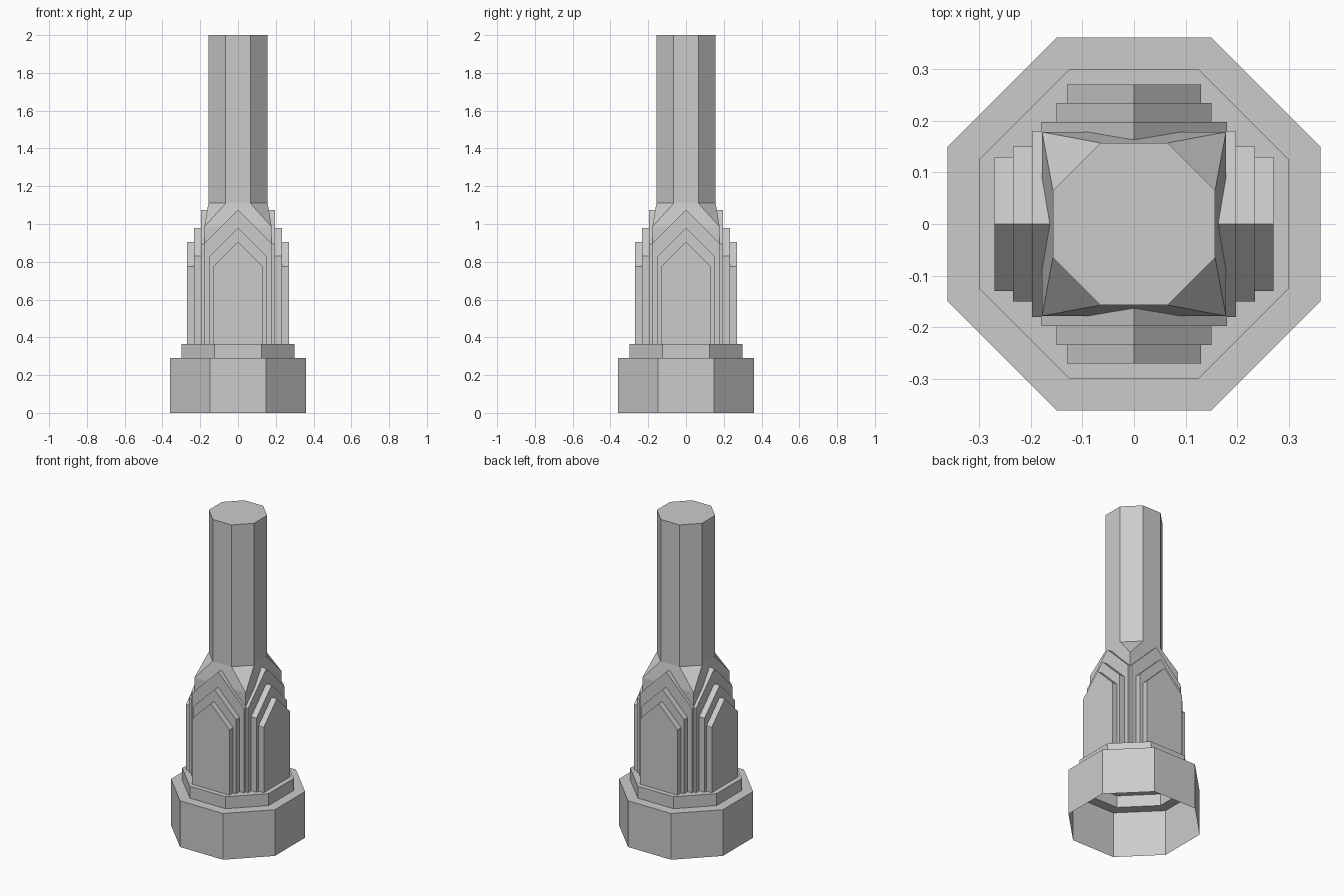
import bpy, bmesh
from math import pi, cos, sin, tan

cube = bpy.data.objects.get("Cube")
if cube:
    bpy.data.objects.remove(cube, do_unlink=True)

stone = bpy.data.materials.new("grey_stone")
stone.use_nodes = True
GREY = (0.6, 0.6, 0.6, 1)
stone.diffuse_color = GREY
stone.node_tree.nodes["Principled BSDF"].inputs["Base Color"].default_value = GREY

BASE_TOP = 0.365      # where the tower body stands on the plinth
SHOULDER = 0.985      # where the square core begins to taper
NECK = 1.11           # where the shaft begins
CORE = 0.178          # half width of the square core
SHAFT = 0.157         # half width of the octagonal shaft


def finish(name, bm, recalc=True):
    if recalc:
        bmesh.ops.recalc_face_normals(bm, faces=bm.faces)
    mesh = bpy.data.meshes.new(name)
    bm.to_mesh(mesh)
    bm.free()
    mesh.materials.append(stone)
    obj = bpy.data.objects.new(name, mesh)
    bpy.context.collection.objects.link(obj)
    return obj


def octagon(half, z):
    r = half / cos(pi / 8)
    return [(r * cos(pi / 8 + i * pi / 4), r * sin(pi / 8 + i * pi / 4), z)
            for i in range(8)]


def stacked_octagons(name, levels):
    """Octagonal shell through (half width, height) levels, capped on top only."""
    bm = bmesh.new()
    rings = [[bm.verts.new(p) for p in octagon(h, z)] for h, z in levels]
    for low, high in zip(rings, rings[1:]):
        for i in range(8):
            j = (i + 1) % 8
            bm.faces.new((low[i], low[j], high[j], high[i]))
    bm.faces.new(rings[-1])
    return finish(name, bm, recalc=False)


def gabled_block(name, half, reach, eave, peak, along_x):
    """Pointed-arch slab running through the body, open underneath."""
    profile = [(-half, BASE_TOP), (-half, eave), (0, peak), (half, eave), (half, BASE_TOP)]
    bm = bmesh.new()
    ends = []
    for d in (-reach, reach):
        ends.append([bm.verts.new((d, -u, z) if along_x else (u, d, z)) for u, z in profile])
    for i in range(4):
        bm.faces.new((ends[0][i], ends[0][i + 1], ends[1][i + 1], ends[1][i]))
    for end in ends:
        bm.faces.new(end)
    return finish(name, bm)


# Hollow stepped plinth and the shaft
stacked_octagons("plinth", [(0.361, 0), (0.361, 0.29), (0.3, 0.29), (0.3, BASE_TOP)])
stacked_octagons("shaft", [(SHAFT, NECK), (SHAFT, 2)])

# Square core with chamfered taper up to the shaft
bm = bmesh.new()
for z in (BASE_TOP, SHOULDER):
    for x in (-CORE, CORE):
        for y in (-CORE, CORE):
            bm.verts.new((x, y, z))
for p in octagon(SHAFT, NECK):
    bm.verts.new(p)
bmesh.ops.convex_hull(bm, input=bm.verts)
bmesh.ops.dissolve_limit(bm, angle_limit=0.02, verts=bm.verts, edges=bm.edges)
bm.normal_update()
flat = [f for f in bm.faces if abs(f.normal.z) > 0.99]
bmesh.ops.delete(bm, geom=flat, context='FACES_ONLY')
finish("tapered_core", bm)

# Three nested gabled tiers on each axis: half width, reach, eave, peak
tiers = {
    "inner": (0.18, 0.197, 0.895, 1.075),
    "middle": (0.15, 0.234, 0.83, 0.98),
    "outer": (0.13, 0.27, 0.775, 0.905),
}
for label, dims in tiers.items():
    gabled_block(label + "_gable_front_back", *dims, along_x=False)
    gabled_block(label + "_gable_sides", *dims, along_x=True)
